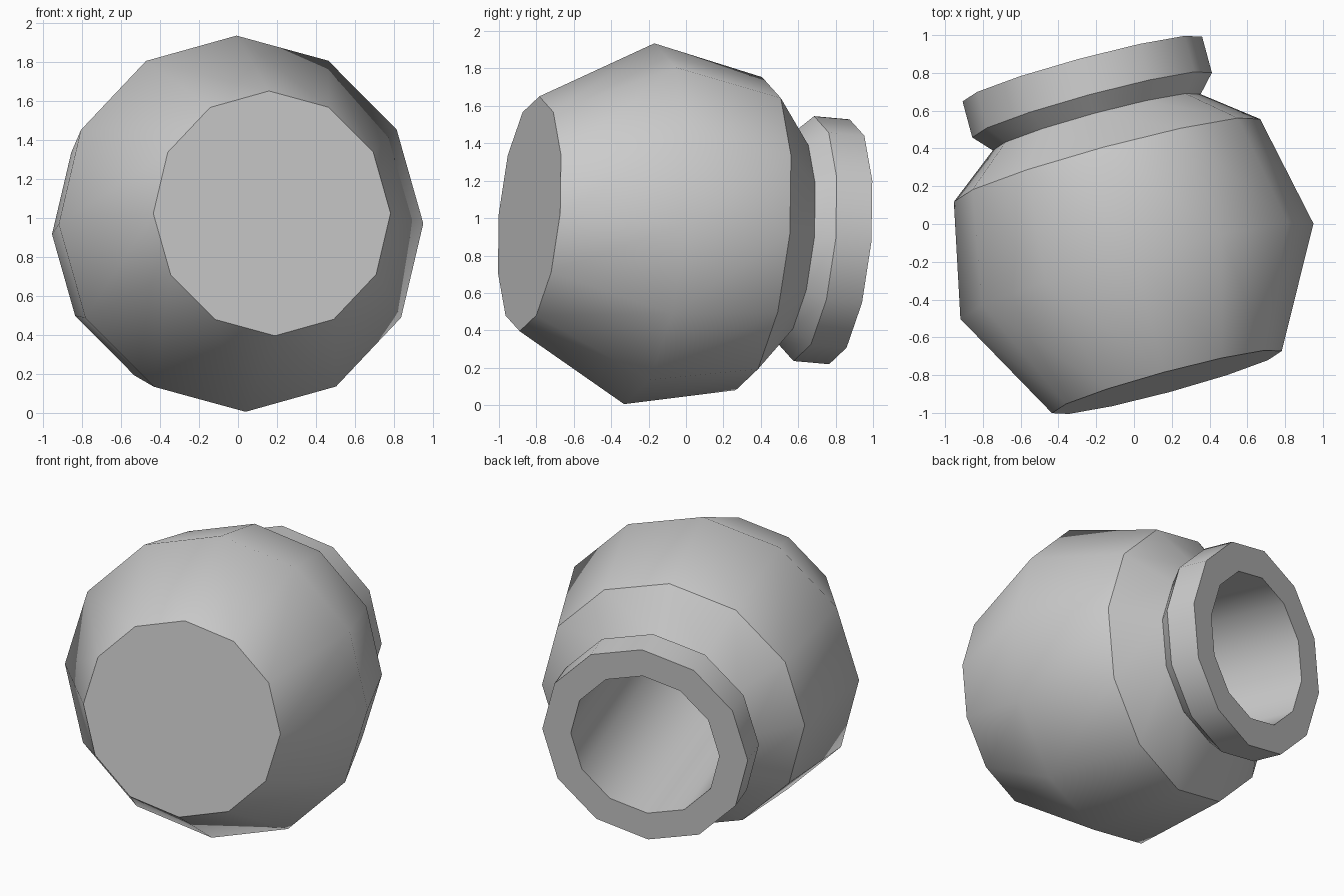
import bpy
import bmesh
from math import cos, sin, tau
from mathutils import Vector

cube = bpy.data.objects.get("Cube")
if cube:
    bpy.data.objects.remove(cube, do_unlink=True)

SIDES = 12

# One plain clay colour
clay = bpy.data.materials.new("grey_clay")
clay.use_nodes = True
colour = (0.6, 0.6, 0.6, 1.0)
clay.diffuse_color = colour
clay.node_tree.nodes["Principled BSDF"].inputs["Base Color"].default_value = colour

# Pot lies on its side: axis runs from the base to the mouth
axis = Vector((-0.26, 0.963, -0.087)).normalized()
base_centre = Vector((0.174, -0.837, 1.023))
up = Vector((-0.015, 0.0525, 0.625))
up = (up - axis * up.dot(axis)).normalized()
side = up.cross(axis)

# Profile: (distance along axis, radius, crease is sharp)
profile = [
    (0.0, 0.63, True),      # base
    (0.61, 0.968, False),   # belly
    (1.22, 0.84, True),     # shoulder
    (1.43, 0.57, True),     # neck
    (1.525, 0.657, True),   # rim underside
    (1.723, 0.657, True),   # rim lip
    (1.723, 0.475, True),   # mouth
    (0.25, 0.475, True),    # floor of the hollow
]

bm = bmesh.new()
rings = []
for dist, radius, sharp in profile:
    centre = base_centre + axis * dist
    rings.append([bm.verts.new(centre + radius * (up * cos(tau * i / SIDES) + side * sin(tau * i / SIDES)))
                  for i in range(SIDES)])

for a, b in zip(rings, rings[1:]):
    for i in range(SIDES):
        j = (i + 1) % SIDES
        bm.faces.new((a[i], a[j], b[j], b[i]))
bm.faces.new(rings[0])
bm.faces.new(rings[-1])
bmesh.ops.recalc_face_normals(bm, faces=bm.faces)

# Smooth walls with crisp creases around the sharp rings
for face in bm.faces:
    face.smooth = True
for ring, (dist, radius, sharp) in zip(rings, profile):
    for i in range(SIDES):
        bm.edges.get((ring[i], ring[(i + 1) % SIDES])).smooth = not sharp

mesh = bpy.data.meshes.new("pot")
bm.to_mesh(mesh)
bm.free()
mesh.materials.append(clay)
pot = bpy.data.objects.new("pot", mesh)
bpy.context.collection.objects.link(pot)
